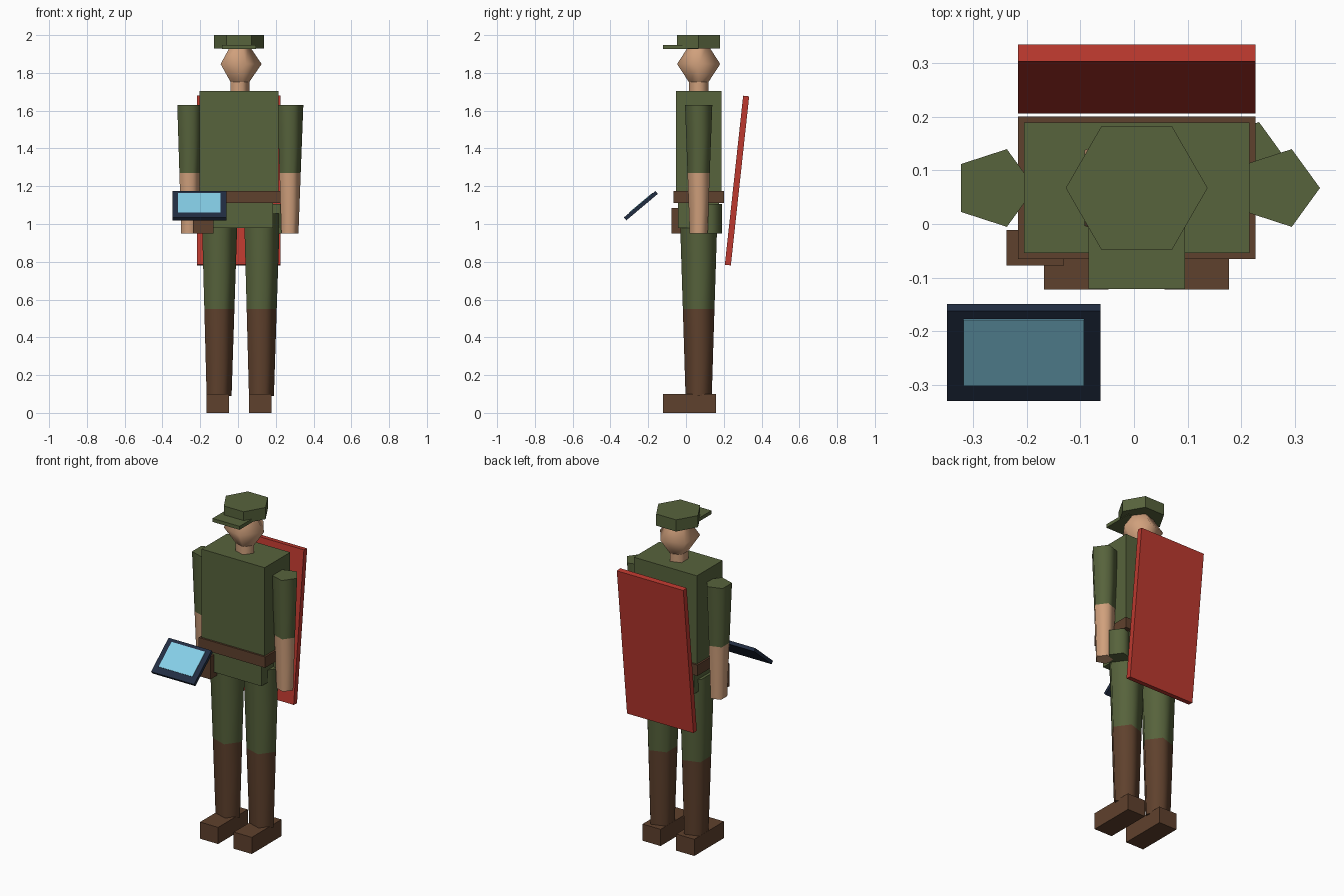
import bpy
import bmesh
import math

if "Cube" in bpy.data.objects:
    bpy.data.objects.remove(bpy.data.objects["Cube"], do_unlink=True)


def material(name, hex_code):
    srgb = [int(hex_code[i:i + 2], 16) / 255 for i in (0, 2, 4)]
    rgba = [((c + 0.055) / 1.055) ** 2.4 for c in srgb] + [1]
    mat = bpy.data.materials.new(name)
    mat.use_nodes = True
    mat.diffuse_color = rgba
    bsdf = next(n for n in mat.node_tree.nodes if n.type == 'BSDF_PRINCIPLED')
    bsdf.inputs["Base Color"].default_value = rgba
    bsdf.inputs["Roughness"].default_value = 0.8
    return mat


GREEN = material("uniform green", "57633c")
BROWN = material("leather brown", "5f412d")
SKIN = material("skin", "d0a07c")
RED = material("board red", "bd392f")
NAVY = material("tablet navy", "212d42")
SKY = material("screen blue", "86cfe8")

CX, CY = 0.005, 0.067   # axis of the body


def finish(bm, name, mats):
    bmesh.ops.recalc_face_normals(bm, faces=bm.faces[:])
    mesh = bpy.data.meshes.new(name)
    bm.to_mesh(mesh)
    bm.free()
    for mat in mats:
        mesh.materials.append(mat)
    obj = bpy.data.objects.new(name, mesh)
    bpy.context.collection.objects.link(obj)
    return obj


def box(name, mat, xs, ys, zs, tilt=0):
    """Box from its extents, turned about x around its own centre."""
    bm = bmesh.new()
    bmesh.ops.create_cube(bm, size=1)
    bmesh.ops.scale(bm, vec=[b - a for a, b in (xs, ys, zs)], verts=bm.verts[:])
    obj = finish(bm, name, [mat])
    obj.location = [(a + b) / 2 for a, b in (xs, ys, zs)]
    obj.rotation_euler.x = tilt
    return obj


def tube(name, x, y, sections, mats, sides=5, smooth=True):
    """Upright prism through (height, radius) sections, one colour per span."""
    bm = bmesh.new()
    rings = []
    for z, r in sections:
        angles = [math.tau * i / sides for i in range(sides)]
        rings.append([bm.verts.new((x + r * math.cos(a), y + r * math.sin(a), z))
                      for a in angles])
    for span, (low, high) in enumerate(zip(rings, rings[1:])):
        for i in range(sides):
            j = (i + 1) % sides
            face = bm.faces.new((low[i], low[j], high[j], high[i]))
            face.material_index = min(span, len(mats) - 1)
            face.smooth = smooth
    for ring, slot in ((rings[0], 0), (rings[-1], len(mats) - 1)):
        cap = bm.faces.new(ring)
        cap.material_index = slot
        for edge in cap.edges:
            edge.smooth = False
    return finish(bm, name, mats)


def around(half):
    return CX - half, CX + half


# Legs, shoes and arms
for side, sign in (("left", 1), ("right", -1)):
    leg_x = CX + sign * 0.112
    tube(side + "_leg", leg_x, CY, [(0.09, 0.073), (0.55, 0.088), (1.055, 0.105)],
         [BROWN, GREEN])
    box(side + "_shoe", BROWN, (leg_x - 0.06, leg_x + 0.06), (-0.122, 0.16), (0, 0.1))
    tube(side + "_arm", CX + sign * 0.265, CY,
         [(0.95, 0.05), (1.27, 0.062), (1.63, 0.076)], [SKIN, GREEN])

# Body and belt
box("hips", GREEN, around(0.18), (-0.042, 0.176), (0.98, 1.15))
box("torso", GREEN, around(0.21), (-0.054, 0.189), (1.14, 1.705))
box("belt", BROWN, around(0.221), (-0.065, 0.2), (1.11, 1.175))

# Belt gear
box("pouch", BROWN, (-0.237, -0.13), (-0.077, -0.011), (0.95, 1.085))
tube("canteen", 0.211, 0.123, [(0.95, 0.07), (1.105, 0.07)], [GREEN])

# Head and cap
tube("neck", CX, CY, [(1.69, 0.055), (1.755, 0.055)], [SKIN])
tube("head", CX, CY, [(1.745, 0.05), (1.847, 0.12), (1.95, 0.05)], [SKIN])
tube("cap", CX, CY, [(1.93, 0.132), (2.0, 0.132)], [GREEN], sides=6, smooth=False)
box("cap_brim", GREEN, around(0.09), (-0.121, CY), (1.926, 1.947))

# Slanted board behind the back
box("back_board", RED, around(0.221), (0.254, 0.286), (0.78, 1.68), tilt=-0.108)

# Floating tablet with its screen plate
tilt = math.radians(40)
tablet = box("tablet", NAVY, (-0.348, -0.062), (-0.348, -0.13), (1.087, 1.107), tilt=tilt)
screen = box("tablet_screen", SKY, (-0.112, 0.112), (-0.07, 0.09), (0.008, 0.013))
screen.parent = tablet
